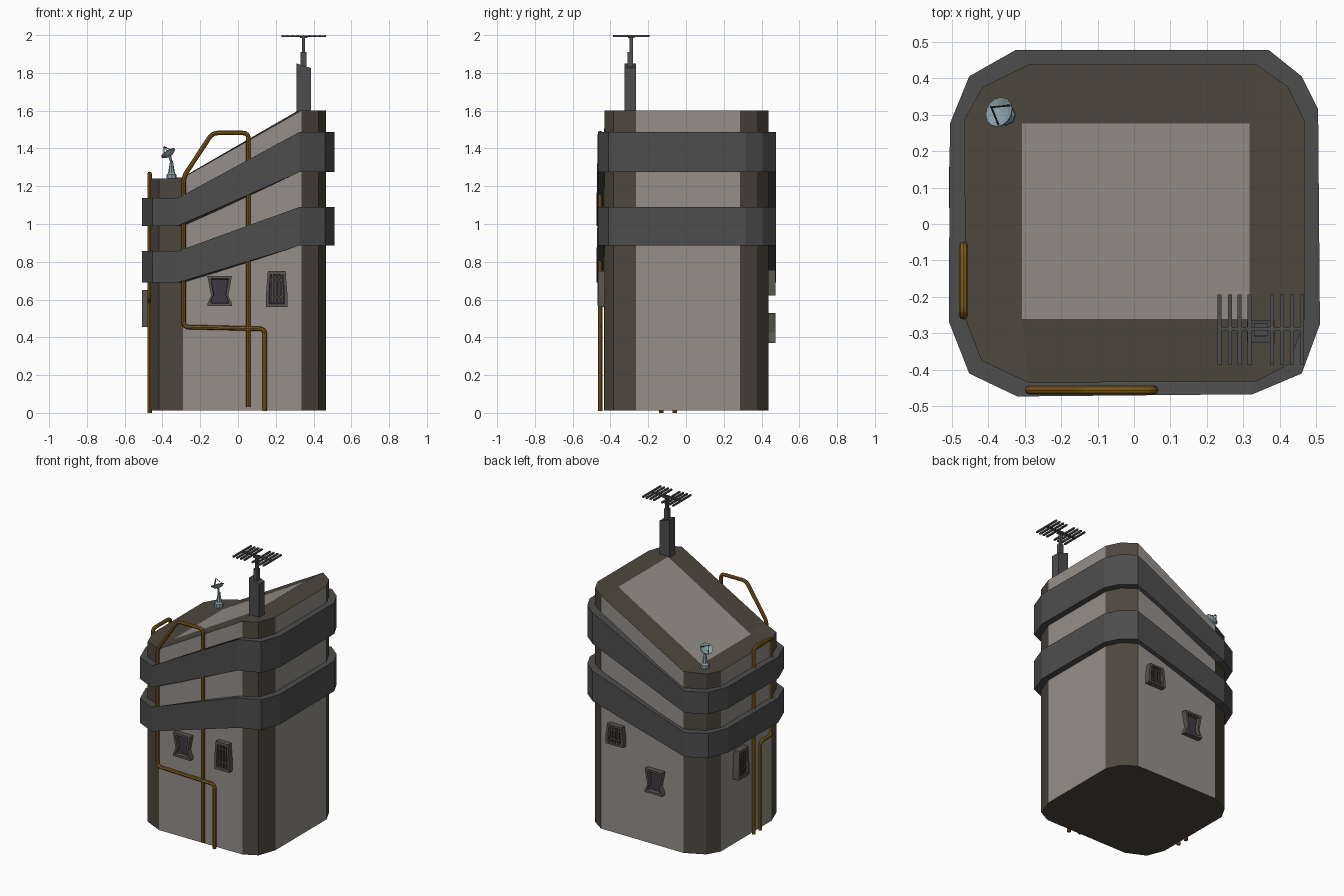
import bpy, bmesh, math
from mathutils import Vector, Matrix

if "Cube" in bpy.data.objects:
    bpy.data.objects.remove(bpy.data.objects["Cube"])


def mat(name, r, g, b):
    m = bpy.data.materials.new(name)
    m.diffuse_color = (r, g, b, 1)
    m.use_nodes = True
    m.node_tree.nodes["Principled BSDF"].inputs["Base Color"].default_value = m.diffuse_color
    return m


WALL = mat("wall", .30, .275, .255)
TRIM = mat("trim", .075, .065, .048)
METAL = mat("metal", .075, .075, .077)
PIPE = mat("pipe", .23, .11, .01)
FRAME = mat("frame", .10, .09, .08)
PANE = mat("pane", .05, .04, .06)
DISH = mat("dish_grey", .25, .35, .38)


def make(name, verts, faces, mats, ids=None, fix=True):
    me = bpy.data.meshes.new(name)
    me.from_pydata([tuple(v) for v in verts], [], faces)
    for m in mats:
        me.materials.append(m)
    if ids:
        for p, i in zip(me.polygons, ids):
            p.material_index = i
    if fix:
        bm = bmesh.new()
        bm.from_mesh(me)
        bmesh.ops.recalc_face_normals(bm, faces=bm.faces)
        bm.to_mesh(me)
        bm.free()
    ob = bpy.data.objects.new(name, me)
    bpy.context.collection.objects.link(ob)
    return ob


BOX_FACES = [(0, 1, 3, 2), (4, 6, 7, 5), (0, 4, 5, 1), (2, 3, 7, 6), (0, 2, 6, 4), (1, 5, 7, 3)]


def box(name, x0, x1, y0, y1, z0, z1, m, drop=0):
    # drop lowers the top on the +x side
    v = [(x, y, z - (drop if z == z1 and x == x1 else 0)) for x in (x0, x1) for y in (y0, y1) for z in (z0, z1)]
    return make(name, v, BOX_FACES, [m])


def lathe(name, prof, n, m, M):
    v = [M @ Vector((r * math.cos(2 * math.pi * i / n), r * math.sin(2 * math.pi * i / n), z))
         for r, z in prof for i in range(n)]
    f = [(k * n + i, k * n + (i + 1) % n, (k + 1) * n + (i + 1) % n, (k + 1) * n + i)
         for k in range(len(prof) - 1) for i in range(n)]
    f += [tuple(range(n))[::-1], tuple(range((len(prof) - 1) * n, len(prof) * n))]
    return make(name, v, f, [m])


def rod(name, a, b, r, m, n=6):
    a, b = Vector(a), Vector(b)
    M = Matrix.Translation(a) @ (b - a).to_track_quat('Z', 'Y').to_matrix().to_4x4()
    return lathe(name, [(r, 0), (r, (b - a).length)], n, m, M)


def slope(x, lo, hi):
    return lo + (hi - lo) * min(1, max(0, (x + .30) / .60))


# Tower body: twelve-sided prism with dark corners and a sloping roof
body = [(-.463, -.26), (-.418, -.375), (-.29, -.435), (.335, -.432), (.425, -.385), (.467, -.265),
        (.467, .285), (.423, .376), (.335, .438), (-.287, .438), (-.415, .376), (-.465, .288)]
rect = [(-.307, -.26), (.317, -.26), (.317, .275), (-.307, .275)]
verts = [(x, y, .012) for x, y in body] + [(x, y, slope(x, 1.24, 1.6)) for x, y in body + rect]
faces, ids = [tuple(range(12))[::-1]], [1]
for i in range(12):
    j = (i + 1) % 12
    faces.append((i, j, 12 + j, 12 + i))
    ids.append(0 if i % 3 == 2 else 1)
    c, d = 24 + i // 3, 24 + j // 3
    faces.append((12 + i, 12 + j, d, c) if c != d else (12 + i, 12 + j, c))
    ids.append(1)
faces.append((24, 25, 26, 27))
ids.append(0)
make("tower_body", verts, faces, [WALL, TRIM], ids)

# Two sloping bands wrapped around the tower
outer = [(-.508, -.267), (-.452, -.41), (-.32, -.473), (.325, -.467), (.46, -.41), (.51, -.275),
         (.505, .315), (.46, .405), (.37, .477), (-.325, .477), (-.452, .405), (-.505, .275)]
inner = [(x * .97, y * .97) for x, y in body]


def band(name, top, bottom):
    loops = [(outer, bottom), (outer, top), (inner, top), (inner, bottom)]
    v = [(x, y, slope(o[0], *h)) for pts, h in loops for (x, y), o in zip(pts, outer)]
    f = [(k * 12 + i, k * 12 + (i + 1) % 12, (k + 1) % 4 * 12 + (i + 1) % 12, (k + 1) % 4 * 12 + i)
         for k in range(4) for i in range(12)]
    make(name, v, f, [METAL])


band("upper_band", (1.137, 1.487), (.99, 1.275))
band("lower_band", (.856, 1.09), (.69, .885))

# Windows: raised frame, recessed pane, optional bars
FLARED = [(-.5, -.5), (.5, -.5), (.5, -.42), (.35, -.15), (.5, .5), (-.5, .5), (-.35, -.15), (-.5, -.42)]
UPRIGHT = [(-.5, -.5), (.5, -.5), (.5, -.1), (.42, .5), (-.42, .5), (-.5, -.1)]


def window(name, outline, loc, w, h, angle, bars=False):
    M = Matrix.Translation(loc) @ Matrix.Rotation(math.radians(angle), 4, 'Z')
    n = len(outline)
    rings = [(1, .015), (1, -.035), (.72, -.035), (.68, -.012)]
    v = [M @ Vector((u * w * s, y, t * h * (s + .1 * (s < 1)))) for s, y in rings for u, t in outline]
    f = [(k * n + i, k * n + (i + 1) % n, (k + 1) * n + (i + 1) % n, (k + 1) * n + i)
         for k in range(3) for i in range(n)]
    f += [tuple(range(n)), tuple(range(3 * n, 4 * n))]
    make(name, v, f, [FRAME, PANE], [0] * (3 * n + 1) + [1])
    if bars:
        for k in (-1, 0, 1):
            b = box(name + "_bar", -.005 + k * w * .2, .005 + k * w * .2, -.03, -.02, -h * .42, h * .42, TRIM)
            b.data.transform(M)
        for z in (-.22, .25):
            b = box(name + "_crossbar", -w * .37, w * .37, -.027, -.019, z * h - .005, z * h + .005, TRIM)
            b.data.transform(M)


window("front_flared_window", FLARED, (-.097, -.434, .645), .13, .16, 0)
window("front_barred_window", UPRIGHT, (.205, -.432, .655), .112, .19, 0, True)
window("back_flared_window", FLARED, (-.085, .438, .45), .13, .16, 180)
window("back_barred_window", UPRIGHT, (.21, .438, .69), .13, .135, 180, True)
window("left_barred_window", UPRIGHT, (-.473, .1, .552), .112, .195, -90, True)


# Pipes: looping runs with rounded bends
def pipe(name, pts, r=.012, bend=.03):
    pts = [Vector(p) for p in pts]
    path = [pts[0]]
    for a, p, b in zip(pts, pts[1:], pts[2:]):
        s, e = p + (a - p).normalized() * bend, p + (b - p).normalized() * bend
        for t in (0, .25, .5, .75, 1):
            path.append(s * (1 - t) ** 2 + p * 2 * t * (1 - t) + e * t * t)
    path.append(pts[-1])
    cu = bpy.data.curves.new(name, 'CURVE')
    cu.dimensions = '3D'
    cu.bevel_depth, cu.bevel_resolution, cu.use_fill_caps = r, 2, True
    sp = cu.splines.new('POLY')
    sp.points.add(len(path) - 1)
    for q, p in zip(sp.points, path):
        q.co = (*p, 1)
    cu.materials.append(PIPE)
    ob = bpy.data.objects.new(name, cu)
    bpy.context.collection.objects.link(ob)
    bpy.ops.object.select_all(action='DESELECT')
    ob.select_set(True)
    bpy.context.view_layer.objects.active = ob
    bpy.ops.object.convert(target='MESH')
    bpy.ops.object.shade_smooth_by_angle()


pipe("front_pipe", [(x, -.455, z) for x, z in
     [(.055, .03), (.055, 1.482), (-.135, 1.482), (-.288, 1.25), (-.288, .455), (.142, .445), (.142, .01)]])
pipe("left_pipe", [(-.468, y, z) for y, z in
     [(-.06, 0), (-.06, 1.265), (-.25, 1.265), (-.25, .6), (-.13, .6), (-.13, 0)]])

# Mast with a comb-shaped aerial
box("mast_base", .31, .387, -.325, -.265, 1.57, 1.85, METAL, .025)
box("mast_middle", .332, .362, -.31, -.28, 1.8, 1.91, METAL)
box("mast_top", .339, .356, -.299, -.281, 1.9, 1.99, METAL)
box("aerial_bracket", .329, .367, -.306, -.272, 1.984, 1.994, METAL)
box("aerial_boom", .23, .465, -.294, -.282, 1.989, 1.999, METAL)
for x in (.235, .263, .29, .317, .378, .406, .434, .461):
    box("aerial_rib", x - .0055, x + .0055, -.387, -.193, 1.99, 2.0, METAL)

# Small tilted dish on a pedestal
lathe("dish_pedestal", [(.028, 1.235), (.026, 1.262), (.018, 1.27), (.009, 1.325), (.009, 1.335)], 8, DISH,
      Matrix.Translation((-.352, .298, 0)))
c = Vector((-.366, .305, 1.37))
axis = Vector((-.5, .3, .8)).normalized()
D = Matrix.Translation(c) @ axis.to_track_quat('Z', 'Y').to_matrix().to_4x4()
rod("dish_arm", (-.352, .298, 1.325), c - axis * .006, .007, DISH)
lathe("dish_bowl", [(.004, -.012), (.024, -.007), (.042, .006), (.042, .009), (.024, -.002), (.004, -.006)],
      14, DISH, D)
for k in range(3):
    a = math.radians(30 + 120 * k)
    rod("dish_strut", D @ Vector((.036 * math.cos(a), .036 * math.sin(a), .004)), c + axis * .05, .0025, TRIM, 4)
